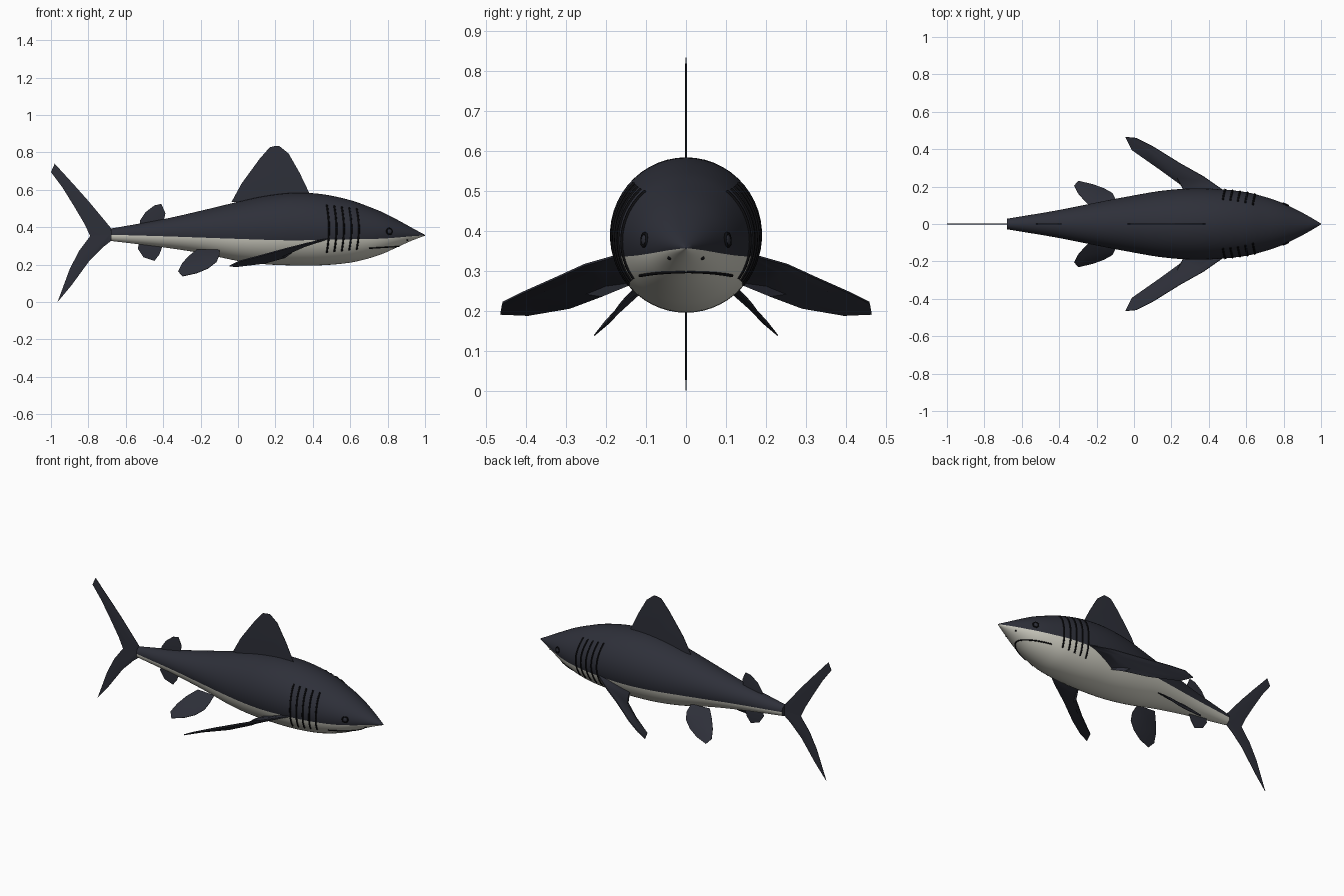
import bpy, bmesh, math
from mathutils import Vector

cube = bpy.data.objects.get("Cube")
if cube:
    bpy.data.objects.remove(cube, do_unlink=True)


def material(name, rgb):
    m = bpy.data.materials.new(name)
    m.use_nodes = True
    m.diffuse_color = (*rgb, 1)
    bsdf = m.node_tree.nodes["Principled BSDF"]
    bsdf.inputs["Base Color"].default_value = (*rgb, 1)
    bsdf.inputs["Roughness"].default_value = 0.7
    return m


GREY = material("slate grey", (0.027, 0.029, 0.041))
WHITE = material("belly white", (0.66, 0.65, 0.57))
BLACK = material("black", (0.004, 0.004, 0.005))


def finish(name, bm, mats, angle=40):
    bmesh.ops.recalc_face_normals(bm, faces=bm.faces)
    me = bpy.data.meshes.new(name)
    bm.to_mesh(me)
    bm.free()
    for m in mats:
        me.materials.append(m)
    ob = bpy.data.objects.new(name, me)
    bpy.context.collection.objects.link(ob)
    bpy.ops.object.select_all(action='DESELECT')
    ob.select_set(True)
    bpy.context.view_layer.objects.active = ob
    bpy.ops.object.shade_smooth_by_angle(angle=math.radians(angle))
    return ob


# Body stations: x, centre z, half height, half width, belly line z
STATIONS = [
    (-.68, .36, .033, .028, .36), (-.4, .368, .075, .075, .352),
    (-.2, .375, .113, .115, .345), (0, .378, .158, .153, .338),
    (.15, .385, .183, .178, .333), (.3, .39, .194, .19, .33),
    (.45, .387, .19, .187, .333), (.6, .378, .167, .17, .336),
    (.7, .372, .138, .145, .337), (.78, .369, .108, .118, .34),
    (.85, .367, .074, .086, .345), (.93, .363, .034, .044, .352),
    (1, .357, .002, .002, .357)]


def station(x):
    """Smoothly interpolated body section at x."""
    i = max(k for k in range(len(STATIONS) - 1) if STATIONS[k][0] <= x or k == 0)
    a, b = STATIONS[i], STATIONS[i + 1]
    p, n = STATIONS[max(i - 1, 0)], STATIONS[min(i + 2, len(STATIONS) - 1)]
    d = b[0] - a[0]
    t = (x - a[0]) / d
    out = []
    for k in range(1, 5):
        m0 = (b[k] - p[k]) / (b[0] - p[0]) * d
        m1 = (n[k] - a[k]) / (n[0] - a[0]) * d
        out.append(a[k] * (1 + 2 * t) * (1 - t) ** 2 + m0 * t * (1 - t) ** 2
                   + b[k] * t * t * (3 - 2 * t) + m1 * t * t * (t - 1))
    return out


def skin(x, z, side=1):
    """Point on the body surface at x and height z."""
    cz, h, w, _ = station(x)
    s = max(-1, min(1, (z - cz) / h))
    return Vector((x, side * w * math.sqrt(1 - s * s), cz + h * s))


# Body: rings whose vertices land on the belly line
bm = bmesh.new()
UP, LOW, RINGS = 30, 22, 70
rings = []
for i in range(RINGS + 1):
    x = -.68 + 1.68 * i / RINGS
    cz, h, w, zb = station(x)
    a = math.asin(max(-.95, min(.95, (zb - cz) / h)))
    angles = [a + (math.pi - 2 * a) * j / UP for j in range(UP)]
    angles += [math.pi - a + (math.pi + 2 * a) * j / LOW for j in range(LOW)]
    rings.append([bm.verts.new((x, w * math.cos(t), cz + h * math.sin(t))) for t in angles])
n = UP + LOW
for r, s in zip(rings, rings[1:]):
    for j in range(n):
        k = (j + 1) % n
        bm.faces.new((r[j], r[k], s[k], s[j])).material_index = int(j >= UP)
bm.faces.new(rings[0])
bm.faces.new(rings[-1])
finish("body", bm, [GREY, WHITE], 60)


def fin(name, outline, t, rim=.0015):
    """Thin lens-shaped blade through a closed outline of 3D points."""
    pts = [Vector(p) for p in outline]
    mid = sum(pts, Vector()) / len(pts)
    nrm = sum(((p - mid).cross(q - mid) for p, q in zip(pts, pts[1:] + pts[:1])), Vector()).normalized()
    bm = bmesh.new()
    loops = []
    for scale, off in ((.55, t), (1, rim), (1, -rim), (.55, -t)):
        loops.append([bm.verts.new(mid + (p - mid) * scale + nrm * off) for p in pts])
    for a, b in zip(loops, loops[1:]):
        for j in range(len(pts)):
            k = (j + 1) % len(pts)
            bm.faces.new((a[j], a[k], b[k], b[j]))
    bm.faces.new(loops[0])
    bm.faces.new(loops[-1])
    return finish(name, bm, [GREY])


def flat_fin(name, xz, t=.003):
    fin(name, [(x, 0, z) for x, z in xz], t)


# Fins on the centre line
flat_fin("dorsal_fin", [(-.035, .535), (.02, .635), (.115, .765), (.17, .828), (.195, .834),
                        (.22, .835), (.27, .795), (.33, .69), (.385, .575), (.2, .54)])
flat_fin("second_dorsal_fin", [(-.525, .4), (-.525, .435), (-.495, .48), (-.447, .517),
                               (-.41, .525), (-.388, .475), (-.4, .42)])
flat_fin("anal_fin", [(-.53, .32), (-.535, .285), (-.505, .24), (-.447, .22), (-.42, .255), (-.4, .31)])
flat_fin("tail_upper_lobe", [(-.675, .39), (-.72, .445), (-.795, .535), (-.875, .625), (-.98, .74),
                             (-1, .695), (-.94, .615), (-.875, .51), (-.82, .417), (-.79, .353),
                             (-.675, .345)])
flat_fin("tail_lower_lobe", [(-.675, .33), (-.72, .295), (-.795, .22), (-.89, .09), (-.965, 0),
                             (-.9, .176), (-.85, .273), (-.79, .353), (-.675, .375)])

# Paired fins
PECTORAL = [(.5, .14, .35), (.47, .185, .335), (.37, .255, .315), (.245, .325, .283), (.1, .415, .243),
            (.01, .46, .22), (-.045, .465, .193), (-.01, .395, .19), (.14, .29, .208),
            (.25, .21, .238), (.3, .12, .275)]
PELVIC = [(-.1, .09, .28), (-.1, .135, .25), (-.115, .165, .215), (-.16, .19, .18), (-.22, .212, .155),
          (-.297, .23, .138), (-.32, .205, .165), (-.3, .165, .205), (-.265, .125, .245), (-.22, .08, .28)]
for side, label in ((1, "left"), (-1, "right")):
    fin(label + "_pectoral_fin", [(x, side * y, z) for x, y, z in PECTORAL], .007, .003)
    fin(label + "_pelvic_fin", [(x, side * y, z) for x, y, z in PELVIC], .006)


def line(name, pts, radius):
    """Thin round stroke lying on the skin."""
    cu = bpy.data.curves.new(name, 'CURVE')
    cu.dimensions = '3D'
    cu.bevel_depth = radius
    cu.bevel_resolution = 1
    cu.use_fill_caps = True
    sp = cu.splines.new('POLY')
    sp.points.add(len(pts) - 1)
    for p, q in zip(sp.points, pts):
        p.co = (*q, 1)
    cu.materials.append(BLACK)
    bpy.context.collection.objects.link(bpy.data.objects.new(name, cu))


# Gill slits, eyes and nostrils on both sides
for side, label in ((1, "left"), (-1, "right")):
    for g in range(5):
        x0, low, high = .475 + .04 * g, .265 + .004 * g, .52 - .005 * g
        pts = []
        for j in range(15):
            u = j / 14
            pts.append(skin(x0 + .012 * math.sin(math.pi * u), low + (high - low) * u, side))
        line(f"{label}_gill_slit_{g + 1}", pts, .005)

    eye = skin(.81, .378, side)
    out = Vector((.42, side, .08)).to_track_quat('Z', 'Y')
    bpy.ops.mesh.primitive_uv_sphere_add(segments=20, ring_count=10, radius=1, location=eye)
    ob = bpy.context.object
    ob.name = label + "_eye"
    ob.scale = (.014, .014, .006)
    ob.rotation_euler = out.to_euler()
    ob.data.materials.append(GREY)
    bpy.ops.object.shade_smooth()
    bpy.ops.mesh.primitive_torus_add(major_radius=.016, minor_radius=.004, major_segments=24,
                                     minor_segments=8, location=eye, rotation=out.to_euler())
    ob = bpy.context.object
    ob.name = label + "_eye_rim"
    ob.data.materials.append(BLACK)
    bpy.ops.object.shade_smooth()

    bpy.ops.mesh.primitive_uv_sphere_add(segments=12, ring_count=8, radius=.005,
                                         location=skin(.905, .332, side))
    ob = bpy.context.object
    ob.name = label + "_nostril"
    ob.data.materials.append(BLACK)

# Mouth wrapping under the snout
half = []
for j in range(25):
    u = 1 - (1 - j / 24) ** 2
    half.append(skin(.7 + .163 * u, .288 + .01 * u, 1))
line("mouth", half + [Vector((p.x, -p.y, p.z)) for p in reversed(half)], .004)
